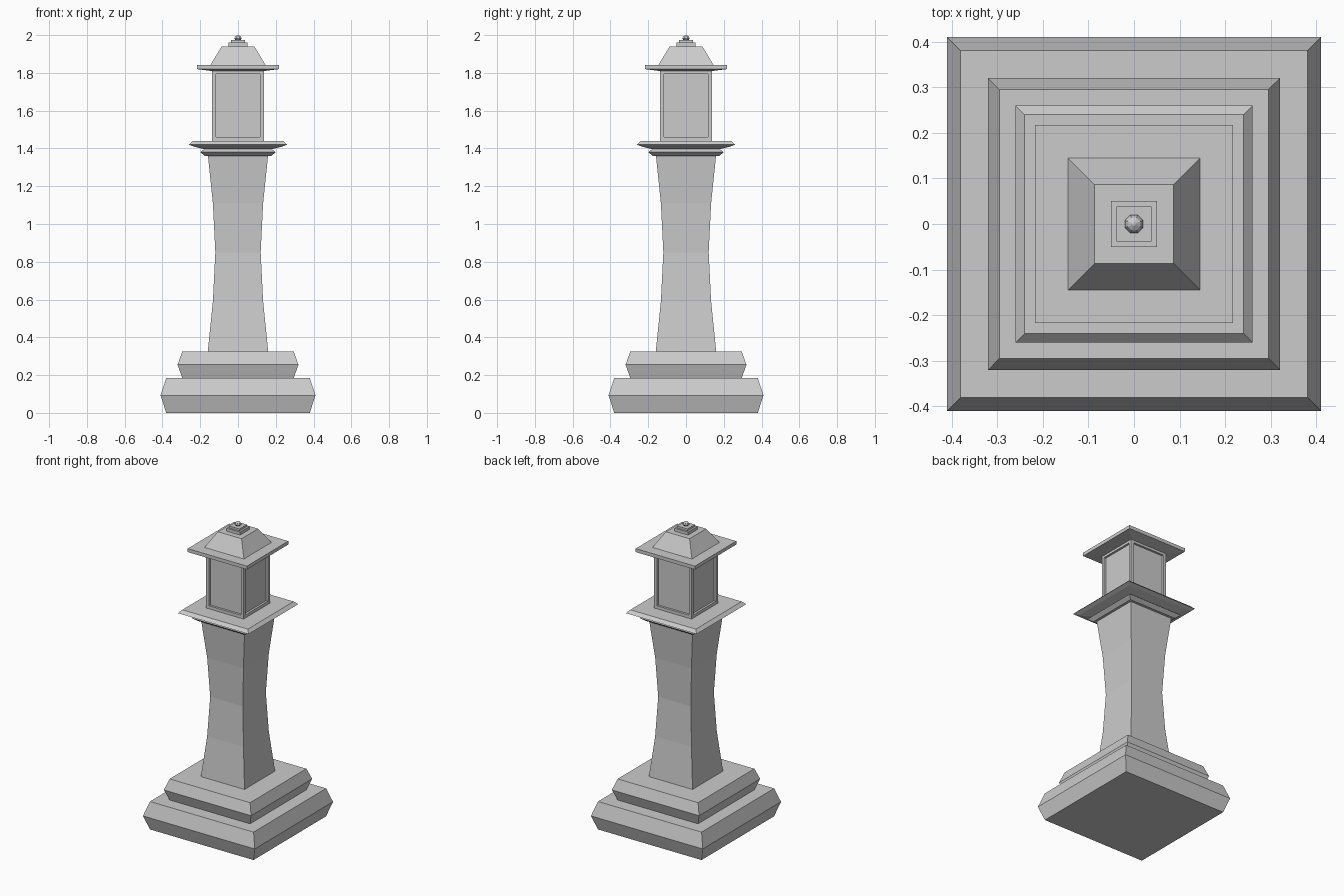
import bpy, bmesh
from math import cos, sin, pi

if "Cube" in bpy.data.objects:
    bpy.data.objects.remove(bpy.data.objects["Cube"])


def lathe(name, profile, sides=4):
    """Stack of rings from (half width or radius, z) pairs, closed at both ends."""
    bm = bmesh.new()
    k = 1 / cos(pi / 4) if sides == 4 else 1
    rings = []
    for r, z in profile:
        rings.append([bm.verts.new((r * k * cos(2 * pi * (i + .5) / sides),
                                    r * k * sin(2 * pi * (i + .5) / sides), z))
                      for i in range(sides)])
    for a, b in zip(rings, rings[1:]):
        for i in range(sides):
            j = (i + 1) % sides
            bm.faces.new((a[i], a[j], b[j], b[i]))
    bm.faces.new(rings[0][::-1])
    bm.faces.new(rings[-1])
    bm.normal_update()
    me = bpy.data.meshes.new(name)
    bm.to_mesh(me)
    bm.free()
    ob = bpy.data.objects.new(name, me)
    bpy.context.collection.objects.link(ob)
    return ob


# Stepped base with pointed edges
lathe("lower_plinth", [(.38, 0), (.41, .093), (.38, .185)])
lathe("upper_plinth", [(.295, .185), (.32, .255), (.295, .325)])

# Waisted column
lathe("column", [(.16, .325), (.133, .59), (.12, .85), (.133, 1.11), (.16, 1.37)])

# Collar and lantern tray
lathe("collar", [(.175, 1.36), (.20, 1.38), (.175, 1.40)])
lathe("lantern_tray", [(.175, 1.395), (.235, 1.41), (.26, 1.42), (.24, 1.44)])

# Lantern housing with a recessed pane on each side
lantern = lathe("lantern_housing", [(.137, 1.44), (.137, 1.815)])
glass = bpy.data.materials.new("pane")
glass.diffuse_color = (1, 1, 1, 1)
glass.use_nodes = True
glass.node_tree.nodes["Principled BSDF"].inputs["Base Color"].default_value = glass.diffuse_color
stone = bpy.data.materials.new("stone")
lantern.data.materials.append(stone)
lantern.data.materials.append(glass)
bm = bmesh.new()
bm.from_mesh(lantern.data)
panes = [f for f in bm.faces if abs(f.normal.z) < .5]
bmesh.ops.inset_individual(bm, faces=panes, thickness=.029)
for f in panes:
    f.material_index = 1
    n = f.normal.copy()
    ring = bmesh.ops.inset_individual(bm, faces=[f], thickness=0)
    for g in ring["faces"]:
        g.material_index = 0
    bmesh.ops.translate(bm, verts=f.verts, vec=-n * .014)
bm.to_mesh(lantern.data)
bm.free()

# Roof
lathe("eaves", [(.14, 1.81), (.217, 1.82), (.217, 1.843)])
lathe("roof", [(.145, 1.843), (.087, 1.94)])

# Finial
lathe("finial_base", [(.05, 1.94), (.05, 1.96)])
lathe("finial_step", [(.038, 1.96), (.038, 1.973)])
lathe("finial_knob", [(.014, 1.973), (.021, 1.982), (.015, 1.993), (.004, 2.0)], 8)
